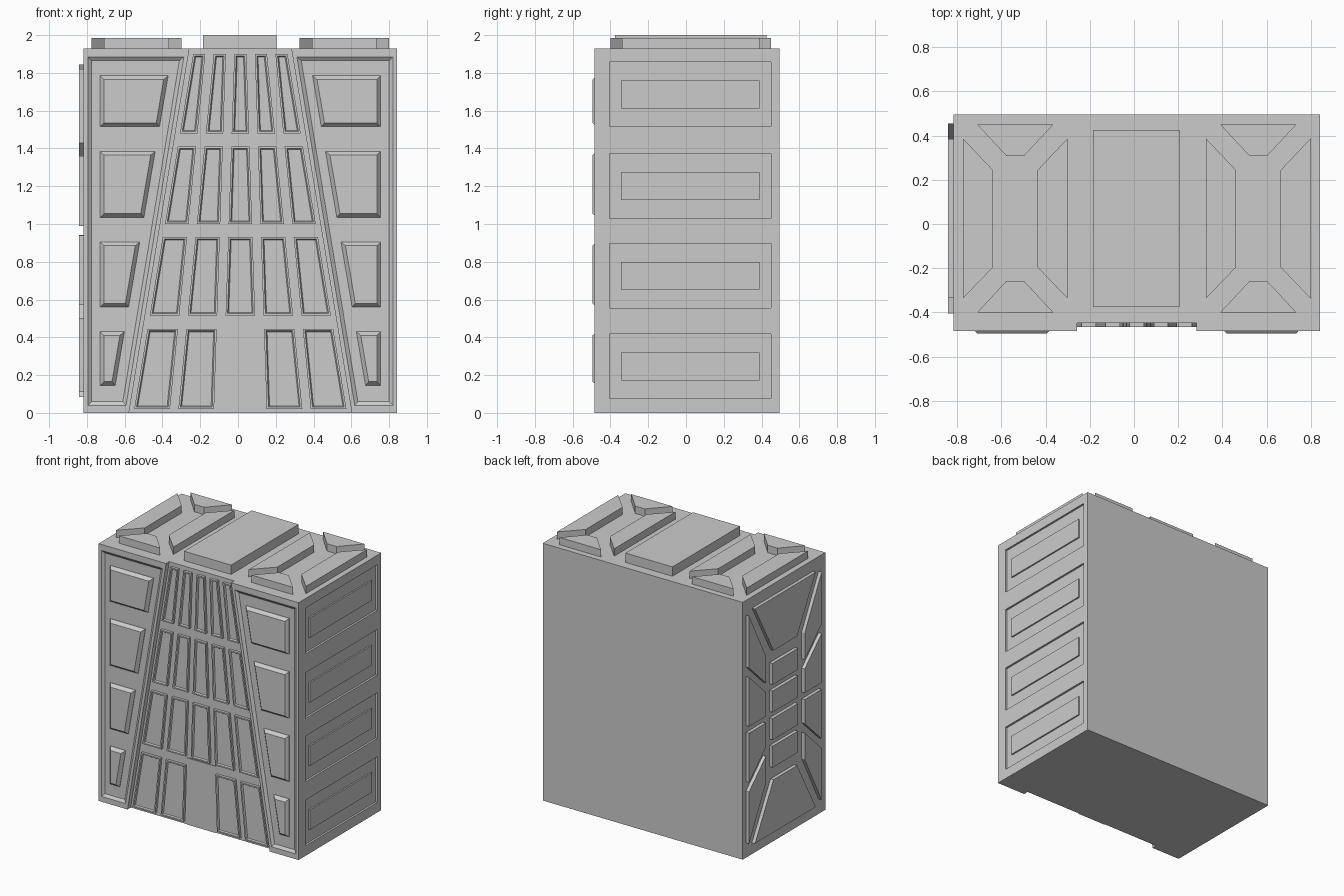
import bpy, bmesh
from mathutils import Vector

if "Cube" in bpy.data.objects:
    bpy.data.objects.remove(bpy.data.objects["Cube"])

CX, CY, ZT = 0.0125, 0.025, 1.93        # facade centre line, side centre line, roof height


def inset(poly, d):
    """Offset a convex counter-clockwise polygon inwards by d."""
    out, n = [], len(poly)
    for i in range(n):
        a, b, c = (Vector(poly[(i + k) % n]) for k in (-1, 0, 1))
        e, f = (b - a).normalized(), (c - b).normalized()
        n1, n2 = Vector((-e.y, e.x)), Vector((-f.y, f.x))
        out.append(b + (n1 + n2) * (d / (1 + n1.dot(n2))))
    return out


def shells(name, polys, axis, rings):
    """Solids whose outline is poly, lofted through (inset, level) rings along axis."""
    bm = bmesh.new()
    for poly in polys:
        n = len(poly)
        area = sum(poly[i - 1][0] * poly[i][1] - poly[i][0] * poly[i - 1][1] for i in range(n))
        if area < 0:
            poly = poly[::-1]
        loops = []
        for d, lv in rings:
            pts = inset(poly, d)
            loops.append([bm.verts.new({'x': (lv, u, v), 'y': (u, lv, v), 'z': (u, v, lv)}[axis])
                          for u, v in pts])
        for a, b in zip(loops, loops[1:]):
            for i in range(n):
                bm.faces.new((a[i - 1], a[i], b[i], b[i - 1]))
        bm.faces.new(loops[0])
        bm.faces.new(loops[-1])
    bmesh.ops.recalc_face_normals(bm, faces=bm.faces)
    me = bpy.data.meshes.new(name)
    bm.to_mesh(me)
    bm.free()
    ob = bpy.data.objects.new(name, me)
    bpy.context.collection.objects.link(ob)
    return ob


def rect(u0, u1, v0, v1):
    return [(u0, v0), (u1, v0), (u1, v1), (u0, v1)]


def flip(poly, u=None, v=None):
    """Mirror a polygon about a centre in u and/or v."""
    return [(2 * u - p if u is not None else p, 2 * v - q if v is not None else q) for p, q in poly]


def carve(body, cutter):
    mod = body.modifiers.new(cutter.name, 'BOOLEAN')
    mod.operation, mod.solver, mod.object = 'DIFFERENCE', 'EXACT', cutter
    bpy.context.view_layer.objects.active = body
    bpy.ops.object.modifier_apply(modifier=mod.name)
    bpy.data.objects.remove(cutter)


def half(z):
    """Half width of the tapering central bay."""
    return 0.59 - 0.166 * z


# Main block
body = shells("building_block", [rect(-0.817, 0.842, 0, ZT)], 'y', [(0, -0.485), (0, 0.495)])

# Tapering central bay, open at top and bottom
bay = [(CX - half(-.1), -.1), (CX + half(-.1), -.1), (CX + half(2.03), 2.03), (CX - half(2.03), 2.03)]
carve(body, shells("bay_cutter", [bay], 'y', [(0, -0.6), (0, -0.447)]))

# Sunken wing panels with sloped borders
wing = [(-0.795, 0.04), (CX - half(.04) - .022, 0.04), (CX - half(1.885) - .022, 1.885), (-0.795, 1.885)]
carve(body, shells("wing_cutter", [wing, flip(wing, u=CX)], 'y',
                   [(0, -0.6), (0, -0.485), (0.02, -0.47)]))

# Right side recesses with raised inner plates
side_z = [0.075, 0.555, 1.03, 1.515]
carve(body, shells("side_cutter", [rect(-0.405, 0.45, z, z + 0.343) for z in side_z], 'x',
                   [(0, 0.9), (0, 0.827)]))
shells("side_plates", [rect(-0.345, 0.39, z + .097, z + 0.245) for z in side_z], 'x',
       [(0, 0.82), (0, 0.838)])

# Bevelled pillows on both wings
pillows = []
for z0, z1 in ((.145, .43), (.56, .905), (1.035, 1.385), (1.515, 1.785)):
    p = [(-.73, z0), (-.675 + .171 * z0, z0), (-.675 + .171 * z1, z1), (-.73, z1)]
    pillows += [p, flip(p, u=CX)]
shells("wing_pillows", pillows, 'y', [(0, -0.46), (0, -0.472), (0.02, -0.495)])

# Fan of framed windows in the bay, leaving room for the door
windows = []
for row, (z0, z1) in enumerate(((.02, .445), (.515, .93), (1.0, 1.41), (1.48, 1.9))):
    for i in range(-2, 3):
        if row == 0 and i == 0:
            continue
        p = []
        for z, sides in ((z0, (-.5, .5)), (z1, (.5, -.5))):
            w = (2 * half(z) - 0.05 - 4 * 0.045) / 5
            p += [(CX + i * (w + 0.045) + s * w, z) for s in sides]
        windows.append(p)
shells("windows", windows, 'y', [(0, -0.44), (0, -0.467), (0.01, -0.467), (0.016, -0.457)])
shells("door", [rect(-0.107, 0.132, 0, 0.5)], 'y', [(0, -0.44), (0, -0.452)])

# Left side relief: end wedges, edge wedges and a central ladder of bars
quad = [[(.455, 1.82), (.255, 1.44), (.255, 1.24), (.455, 1.43)],
        [(.455, 1.36), (.255, 1.17), (.255, .99), (.455, .99)]]
MZ = 0.965
top = [(.385, 1.845), (.165, 1.45), (-.115, 1.45), (-.335, 1.845)]
relief = [top, flip(top, v=MZ)]
for q in quad:
    relief += [q, flip(q, u=CY), flip(q, v=MZ), flip(q, u=CY, v=MZ)]
relief += [rect(-.125, .175, .575 + .207 * k, .735 + .207 * k) for k in range(4)]
shells("left_relief", relief, 'x', [(0, -0.81), (0, -0.842)])

# Roof: central box and two clusters of wedges
shells("roof_box", [rect(-0.185, 0.205, -0.375, 0.425)], 'z', [(0, 1.92), (0, 2.0)])
wedges = []
for cx in (-0.5375, 0.5625):
    side = [(cx - .2375, .388), (cx - .1, .243), (cx - .1, -.195), (cx - .2375, -.338)]
    end = [(cx - .172, .45), (cx + .172, .45), (cx + .04, .308), (cx - .04, .308)]
    wedges += [side, flip(side, u=cx), end, flip(end, v=CY)]
shells("roof_wedges", wedges, 'z', [(0, 1.92), (0, 1.985)])
